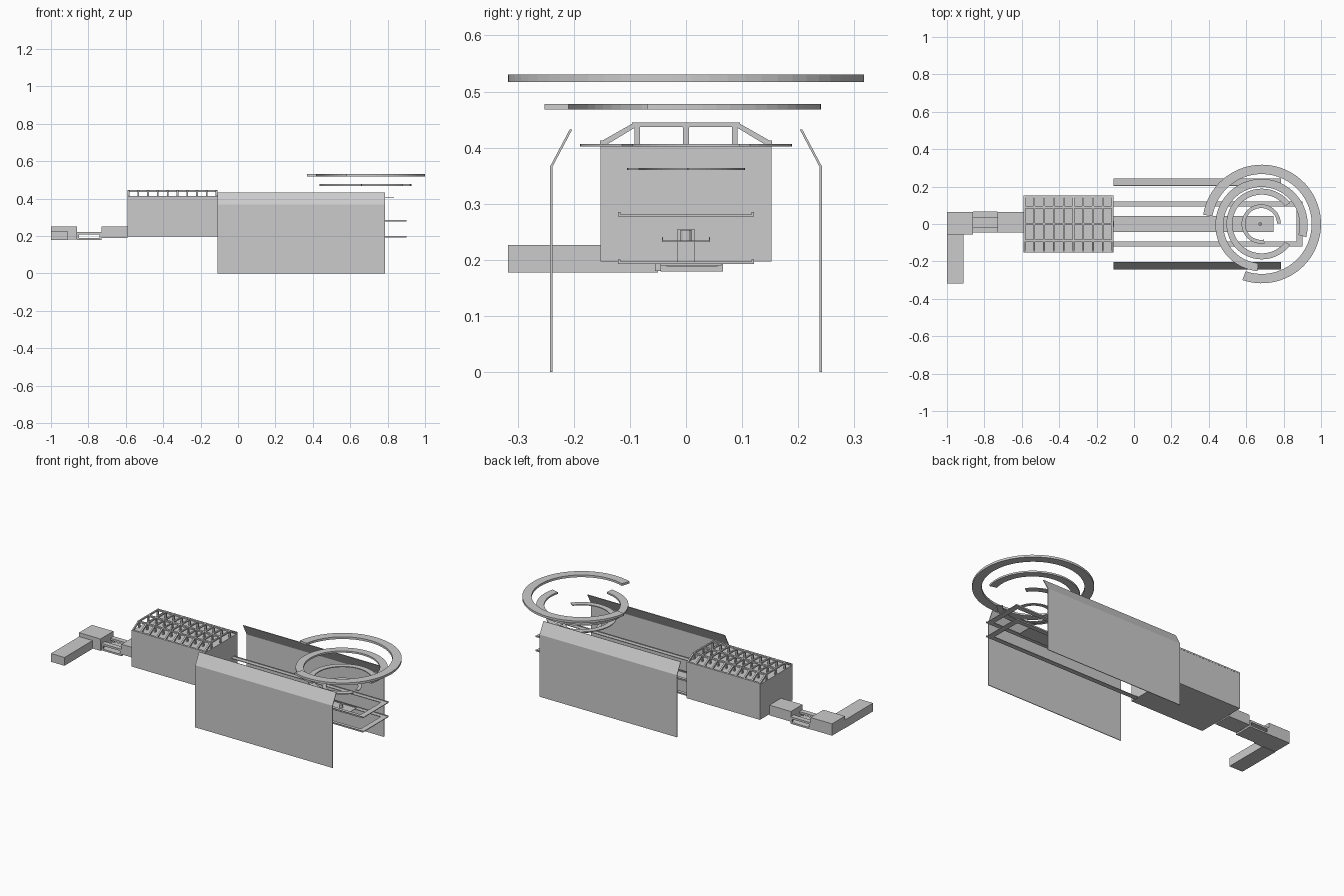
import bpy, bmesh, math

if "Cube" in bpy.data.objects:
    bpy.data.objects.remove(bpy.data.objects["Cube"])

mat = bpy.data.materials.new("plain grey")
mat.diffuse_color = (0.6, 0.6, 0.6, 1)
mat.use_nodes = True
mat.node_tree.nodes["Principled BSDF"].inputs["Base Color"].default_value = mat.diffuse_color


def finish(name, bm):
    bmesh.ops.recalc_face_normals(bm, faces=bm.faces)
    me = bpy.data.meshes.new(name)
    bm.to_mesh(me)
    bm.free()
    me.materials.append(mat)
    ob = bpy.data.objects.new(name, me)
    bpy.context.collection.objects.link(ob)
    return ob


def add_box(bm, x0, x1, y0, y1, z0, z1):
    vs = [bm.verts.new((x, y, z)) for z in (z0, z1)
          for x, y in ((x0, y0), (x1, y0), (x1, y1), (x0, y1))]
    for f in ((0, 3, 2, 1), (4, 5, 6, 7), (0, 1, 5, 4), (1, 2, 6, 5), (2, 3, 7, 6), (3, 0, 4, 7)):
        bm.faces.new([vs[i] for i in f])


def boxes(name, *dims):
    bm = bmesh.new()
    for d in dims:
        add_box(bm, *d)
    return finish(name, bm)


def add_prism(bm, prof, x0, x1):
    """Extrude a closed (y, z) profile along x."""
    a = [bm.verts.new((x0, y, z)) for y, z in prof]
    b = [bm.verts.new((x1, y, z)) for y, z in prof]
    n = len(prof)
    bm.faces.new(a)
    bm.faces.new(b[::-1])
    for i in range(n):
        j = (i + 1) % n
        bm.faces.new((a[i], b[i], b[j], a[j]))


def ring(name, cx, cy, r_in, r_out, z0, z1, a0, a1, steps=48):
    bm = bmesh.new()
    rows = []
    for i in range(steps + 1):
        a = math.radians(a0 + (a1 - a0) * i / steps)
        rows.append([bm.verts.new((cx + r * math.cos(a), cy + r * math.sin(a), z))
                     for r, z in ((r_in, z0), (r_out, z0), (r_out, z1), (r_in, z1))])
    for p, q in zip(rows, rows[1:]):
        for k in range(4):
            m = (k + 1) % 4
            bm.faces.new((p[k], p[m], q[m], q[k]))
    bm.faces.new(rows[0])
    bm.faces.new(rows[-1][::-1])
    return finish(name, bm)


# Entrance wing: leg, corner block, open bridge, link block
boxes("entrance_leg", (-1.0, -0.912, -0.317, -0.05, 0.178, 0.227))
boxes("corner_block", (-1.0, -0.86, -0.055, 0.065, 0.18, 0.25))
boxes("link_block", (-0.73, -0.59, -0.045, 0.063, 0.19, 0.25))
boxes("bridge_floor", (-0.86, -0.73, -0.045, 0.066, 0.179, 0.189))
rails = [(-0.86, -0.73, y, y + 0.03, 0.208, 0.22) for y in (-0.045, 0.036)]
rails += [(x, x + 0.01, y, y + 0.01, 0.189, 0.208)
          for x in (-0.86, -0.74) for y in (-0.045, 0.056)]
boxes("bridge_rails", *rails)

# Main hall
X0, X1 = -0.59, -0.11
boxes("main_hall", (X0, X1, -0.152, 0.152, 0.197, 0.405))

# Roof lattice: bent ribs, posts and long purlins
bm = bmesh.new()
outer = [(-0.152, 0.405), (-0.152, 0.411), (-0.092, 0.445),
         (0.092, 0.445), (0.152, 0.411), (0.152, 0.405)]
inner = [(0.142, 0.405), (0.089, 0.437), (-0.089, 0.437), (-0.142, 0.405)]
t = 0.009
for i in range(10):
    x = X0 + (X1 - X0 - t) * i / 9
    add_prism(bm, outer + inner, x, x + t)
    for y in (-0.087, 0, 0.087):
        add_box(bm, x, x + t, y - 0.005, y + 0.005, 0.405, 0.438)
for y, z in ((-0.147, 0.404), (-0.09, 0.436), (0, 0.436), (0.09, 0.436), (0.147, 0.404)):
    add_box(bm, X0, X1, y - 0.006, y + 0.006, z, z + 0.0085)
finish("roof_lattice", bm)

# Tall side walls with inward folded tops
for s, side in ((-1, "front"), (1, "back")):
    bm = bmesh.new()
    add_prism(bm, [(s * y, z) for y, z in ((0.238, 0), (0.242, 0), (0.242, 0.367), (0.207, 0.433),
                                           (0.203, 0.432), (0.238, 0.366))], -0.11, 0.787)
    finish(side + "_wall", bm)

# Two looping walkways with raised outer edges
for name, z in (("lower_walkway", 0.193), ("upper_walkway", 0.277)):
    parts = [(0.868, 0.9, -0.12, 0.12, z, z + 0.004)]
    for s in (-1, 1):
        ya, yb = sorted((s * 0.094, s * 0.12))
        parts.append((X1, 0.868, ya, yb, z, z + 0.004))
        ya, yb = sorted((s * 0.117, s * 0.121))
        parts.append((X1, 0.9, ya, yb, z, z + 0.008))
    boxes(name, *parts)

# Central channel path with plinth and marker post
boxes("central_path", (X1, 0.745, -0.042, 0.042, 0.232, 0.235),
      (X1, 0.745, -0.043, -0.041, 0.232, 0.241), (X1, 0.745, 0.041, 0.043, 0.232, 0.241))
boxes("hall_door", (X1, X1 + 0.004, -0.015, 0.015, 0.197, 0.255))
ring("marker_post", 0.674, 0, 0.002, 0.01, 0.235, 0.253, 0, 359.9, 12)

# Open rings climbing in size
ring("top_ring", 0.683, 0, 0.267, 0.317, 0.517, 0.53, -109, 171)
ring("second_ring", 0.682, -0.006, 0.204, 0.247, 0.468, 0.478, -15, 265)
ring("third_ring", 0.683, 0, 0.157, 0.189, 0.402, 0.407, 37, 323)
ring("small_ring", 0.68, 0, 0.085, 0.105, 0.36, 0.364, 2, 280)
